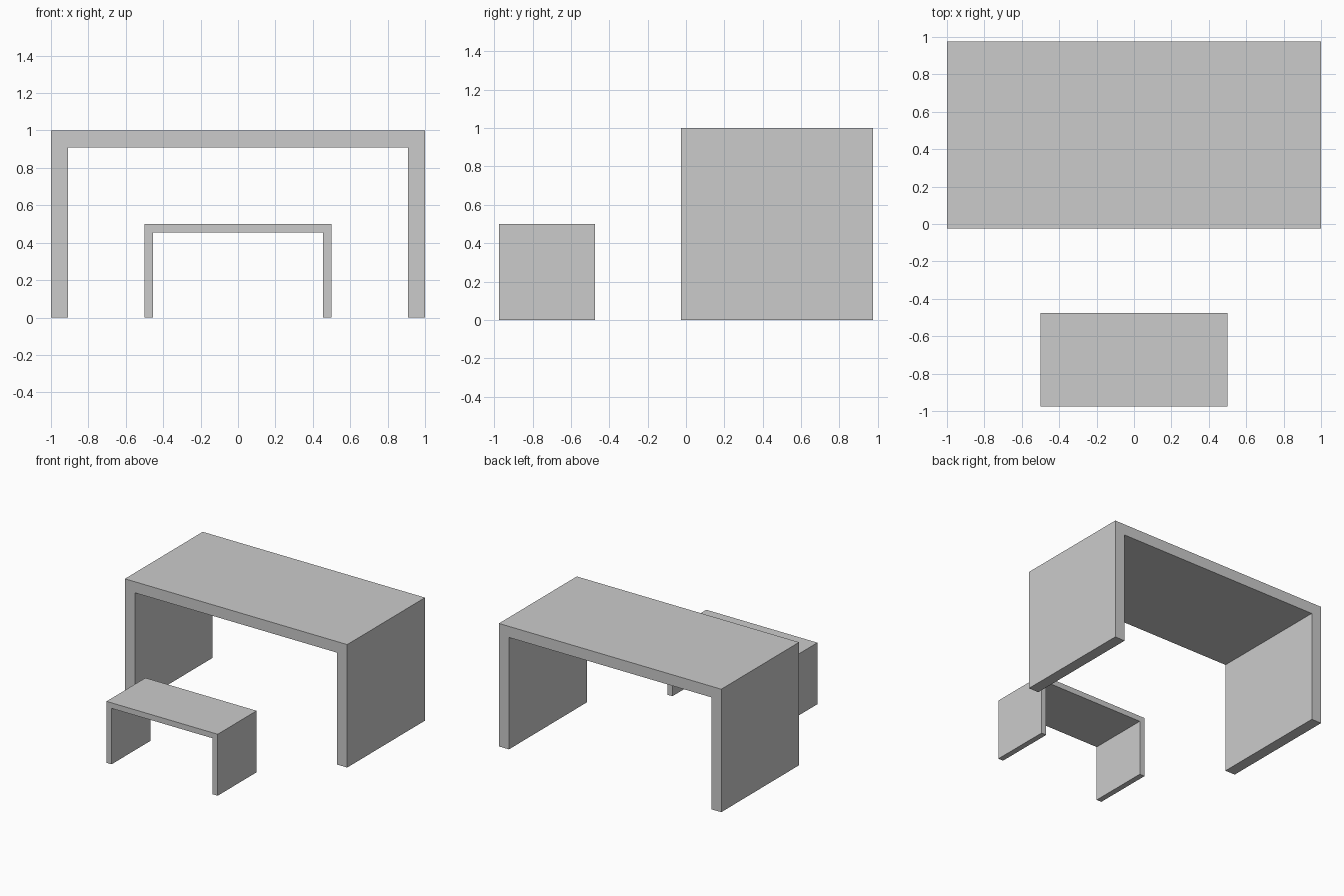
import bpy
import bmesh

if "Cube" in bpy.data.objects:
    bpy.data.objects.remove(bpy.data.objects["Cube"])


def bench(name, size, y_front):
    """Upside-down U profile in the xz plane, extruded along y."""
    w, h, t = size, size, 0.09 * size
    profile = [(-w, 0), (-w, h), (w, h), (w, 0),
               (w - t, 0), (w - t, h - t), (-w + t, h - t), (-w + t, 0)]
    bm = bmesh.new()
    face = bm.faces.new([bm.verts.new((x, y_front, z)) for x, z in profile])
    result = bmesh.ops.extrude_face_region(bm, geom=[face])
    verts = [v for v in result["geom"] if isinstance(v, bmesh.types.BMVert)]
    bmesh.ops.translate(bm, verts=verts, vec=(0, size, 0))
    bmesh.ops.recalc_face_normals(bm, faces=bm.faces)
    mesh = bpy.data.meshes.new(name)
    bm.to_mesh(mesh)
    bm.free()
    bpy.context.collection.objects.link(bpy.data.objects.new(name, mesh))


# Large table at the back, half-size stool in front
bench("table", 1.0, -0.025)
bench("stool", 0.5, -0.975)
